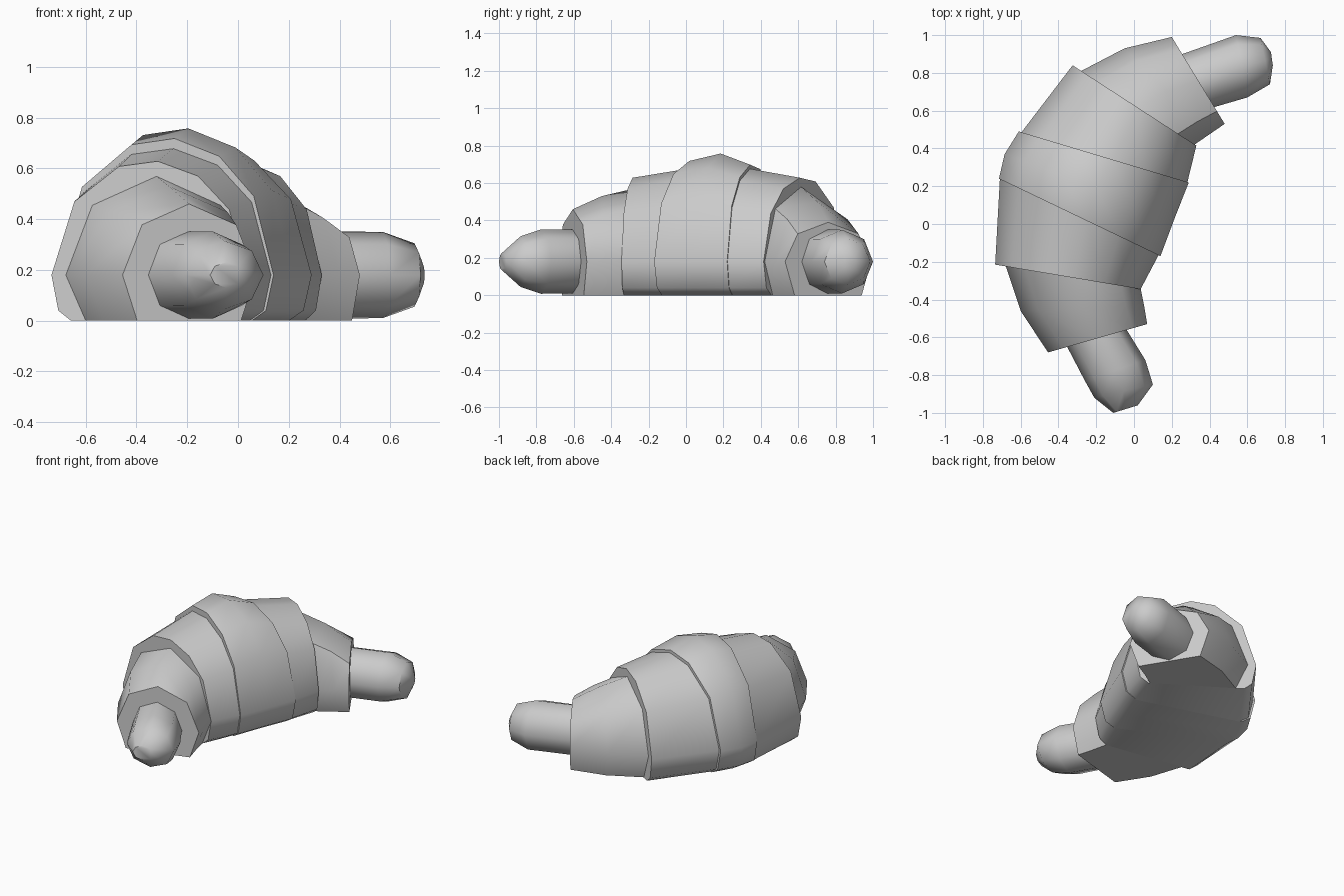
import bpy, bmesh
from math import cos, sin, radians
from mathutils import Vector

cube = bpy.data.objects.get("Cube")
if cube:
    bpy.data.objects.remove(cube)

dough = bpy.data.materials.new("plain grey dough")
dough.use_nodes = True
GREY = (0.6, 0.6, 0.6, 1)
dough.diffuse_color = GREY
dough.node_tree.nodes["Principled BSDF"].inputs["Base Color"].default_value = GREY

AXIS_Z = 0.18   # height of the widest line


def arc(angles):
    return [(cos(radians(a)), sin(radians(a))) for a in angles]


# Cross-sections as (across, up) factors; anything low is flattened on the floor
OCTAGON = arc(range(0, 360, 45))
ROLL = arc([0, 45, 90, 135, 180])
BROAD_ROLL = arc([0, 35, 60, 85, 108, 140, 180])
ROLL_FLOOR = [(-0.78, 0), (0.78, 0)]
BROAD_FLOOR = [(-0.93, 0.04), (-0.8, 0), (0.8, 0), (0.93, 0.04)]


def loft(name, rings, section, floor=()):
    """Skin closed rings; each ring is outer xy, inner xy, rise above the axis."""
    bm = bmesh.new()
    loops = []
    for outer, inner, rise in rings:
        a, b = Vector(outer), Vector(inner)
        mid, half = (a + b) / 2, (b - a) / 2
        points = [(u, AXIS_Z + v * rise) for u, v in section] + list(floor)
        loops.append([bm.verts.new((*(mid + half * u), z)) for u, z in points])
    for r, s in zip(loops, loops[1:]):
        for i in range(len(r)):
            j = (i + 1) % len(r)
            bm.faces.new((r[i], r[j], s[j], s[i]))
    bm.faces.new(loops[0])
    bm.faces.new(loops[-1])
    bmesh.ops.recalc_face_normals(bm, faces=bm.faces)
    mesh = bpy.data.meshes.new(name)
    bm.to_mesh(mesh)
    bm.free()
    mesh.materials.append(dough)
    obj = bpy.data.objects.new(name, mesh)
    bpy.context.collection.objects.link(obj)
    bpy.ops.object.select_all(action='DESELECT')
    obj.select_set(True)
    bpy.context.view_layer.objects.active = obj
    bpy.ops.object.shade_smooth_by_angle(angle=radians(50))


# Rounded horns at both ends
loft("front_horn", [((-0.38, -0.60), (-0.07, -0.51), 0.17),
                    ((-0.26, -0.83), (0.06, -0.72), 0.172),
                    ((-0.21, -0.92), (0.10, -0.85), 0.135),
                    ((-0.11, -1.00), (0.02, -0.96), 0.05)], OCTAGON)
loft("back_horn", [((0.20, 0.88), (0.36, 0.60), 0.172),
                   ((0.54, 1.00), (0.60, 0.67), 0.17),
                   ((0.67, 0.985), (0.72, 0.74), 0.125),
                   ((0.725, 0.91), (0.735, 0.84), 0.04)], OCTAGON)

# Narrow outer rolls
loft("front_roll", [((-0.455, -0.68), (0.07, -0.53), 0.28),
                    ((-0.60, -0.46), (0.055, -0.44), 0.35),
                    ((-0.68, -0.22), (0.035, -0.34), 0.39)], ROLL, ROLL_FLOOR)
loft("back_roll", [((-0.28, 0.81), (0.32, 0.42), 0.40),
                   ((-0.05, 0.93), (0.40, 0.475), 0.32),
                   ((0.20, 0.99), (0.48, 0.53), 0.21)], ROLL, ROLL_FLOOR)

# Broad inner rolls
loft("front_inner_roll", [((-0.735, -0.215), (0.035, -0.345), 0.45),
                          ((-0.71, 0.24), (0.13, -0.165), 0.50)],
     BROAD_ROLL, BROAD_FLOOR)
loft("middle_roll", [((-0.715, 0.24), (0.14, -0.17), 0.54),
                     ((-0.685, 0.37), (0.215, 0.03), 0.58),
                     ((-0.61, 0.49), (0.29, 0.22), 0.52)],
     BROAD_ROLL, BROAD_FLOOR)
loft("back_inner_roll", [((-0.60, 0.48), (0.28, 0.21), 0.50),
                         ((-0.325, 0.84), (0.33, 0.415), 0.45)],
     BROAD_ROLL, BROAD_FLOOR)
